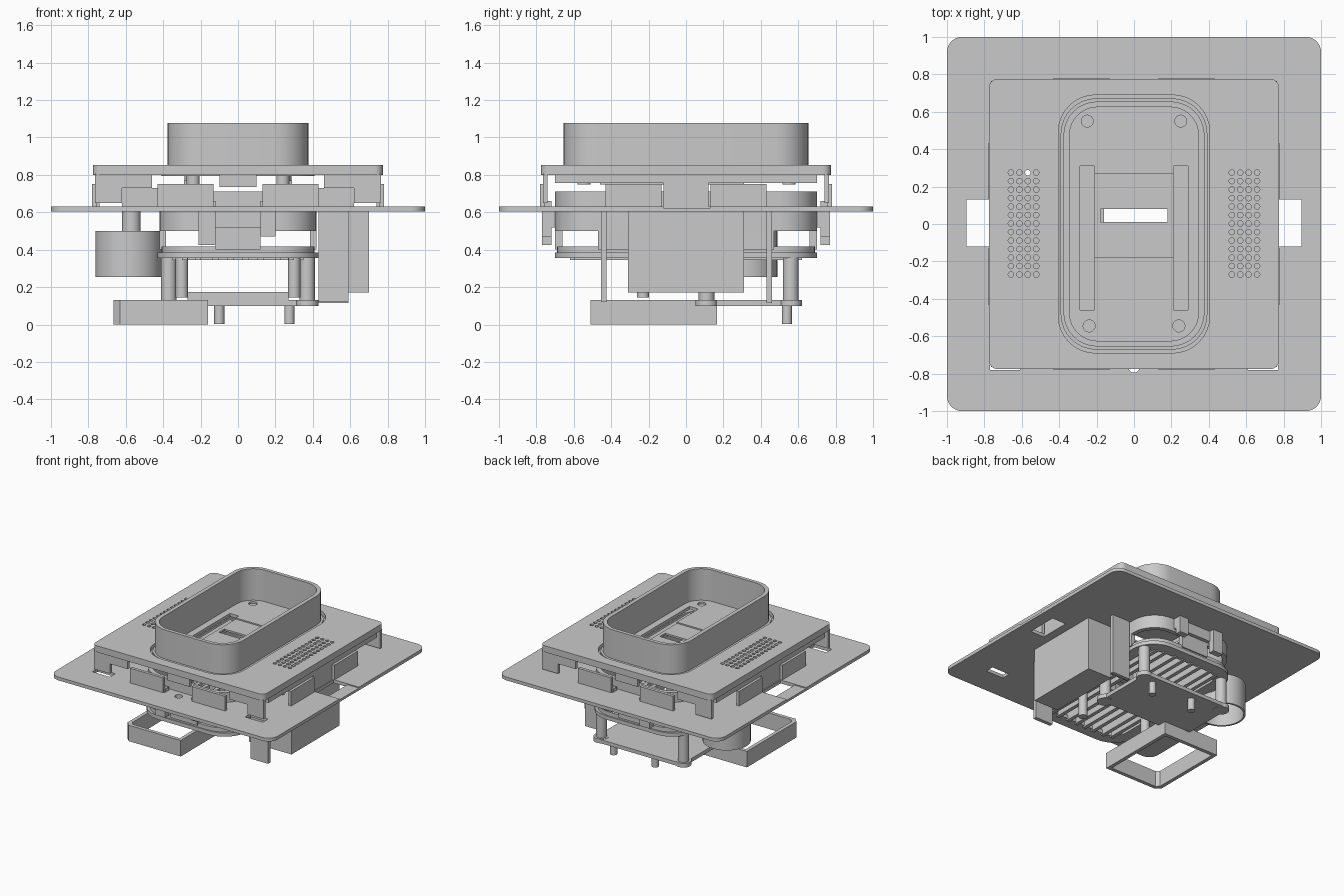
import bpy, bmesh
from math import pi, sin, cos

if "Cube" in bpy.data.objects:
    bpy.data.objects.remove(bpy.data.objects["Cube"])

GREY = (0.59, 0.59, 0.59, 1)
mat = bpy.data.materials.new("plain grey")
mat.use_nodes = True
mat.diffuse_color = GREY
mat.node_tree.nodes["Principled BSDF"].inputs["Base Color"].default_value = GREY


def finish(name, bm):
    bmesh.ops.recalc_face_normals(bm, faces=bm.faces)
    me = bpy.data.meshes.new(name)
    bm.to_mesh(me)
    bm.free()
    me.materials.append(mat)
    ob = bpy.data.objects.new(name, me)
    bpy.context.collection.objects.link(ob)
    return ob


def outline(hx, hy, r, cx=0, cy=0, n=8):
    """Rounded rectangle outline, counter-clockwise."""
    pts = []
    for q, (sx, sy) in enumerate([(1, 1), (-1, 1), (-1, -1), (1, -1)]):
        for i in range(n + 1):
            a = (q + i / n) * pi / 2
            pts.append((cx + sx * (hx - r) + r * cos(a), cy + sy * (hy - r) + r * sin(a)))
    return pts


def add_prism(bm, pts, z0, z1):
    low = [bm.verts.new((x, y, z0)) for x, y in pts]
    top = [bm.verts.new((x, y, z1)) for x, y in pts]
    bm.faces.new(low[::-1])
    bm.faces.new(top)
    for i in range(len(pts)):
        j = (i + 1) % len(pts)
        bm.faces.new((low[i], low[j], top[j], top[i]))


def prism(name, pts, z0, z1):
    bm = bmesh.new()
    add_prism(bm, pts, z0, z1)
    return finish(name, bm)


def rect(x0, x1, y0, y1):
    return [(x0, y0), (x1, y0), (x1, y1), (x0, y1)]


def chamfered(x0, x1, y0, y1, c):
    """Rectangle with its low corner cut off."""
    return [(x0 + c, y0), (x1, y0), (x1, y1), (x0, y1), (x0, y0 + c)]


def box(name, x0, x1, y0, y1, z0, z1):
    return prism(name, rect(x0, x1, y0, y1), z0, z1)


def circle(x, y, r, n=24):
    return [(x + r * cos(2 * pi * i / n), y + r * sin(2 * pi * i / n)) for i in range(n)]


def rod(name, x, y, r, z0, z1, n=24):
    return prism(name, circle(x, y, r, n), z0, z1)


def ring(name, outer, inner, z0, z1):
    """Closed wall between two outlines with equal point counts."""
    bm = bmesh.new()
    loops = [[bm.verts.new((x, y, z)) for x, y in pts]
             for pts, z in ((outer, z0), (outer, z1), (inner, z1), (inner, z0))]
    n = len(outer)
    for k in range(4):
        a, b = loops[k], loops[(k + 1) % 4]
        for i in range(n):
            j = (i + 1) % n
            bm.faces.new((a[i], a[j], b[j], b[i]))
    return finish(name, bm)


def cut(ob, shapes, z0, z1):
    """Punch a list of outlines out of a part."""
    bm = bmesh.new()
    for pts in shapes:
        add_prism(bm, pts, z0, z1)
    cutter = finish("cutter", bm)
    cutter.hide_render = True
    mod = ob.modifiers.new("cut", 'BOOLEAN')
    mod.operation, mod.solver, mod.object = 'DIFFERENCE', 'EXACT', cutter
    bpy.context.view_layer.objects.active = ob
    bpy.ops.object.modifier_apply(modifier=mod.name)
    bpy.data.objects.remove(cutter)


SIDES = (-1, 1)
NECK = (-0.57, 0.275)

# Wide base plate with the central opening, side windows and front slots
base = prism("base_plate", outline(1, 1, 0.08), 0.605, 0.632)
holes = [outline(0.42, 0.70, 0.2), circle(0, -0.765, 0.03), circle(*NECK, 0.032)]
for s in SIDES:
    holes.append(rect(*sorted((s * 0.77, s * 0.895)), -0.12, 0.13))
    holes.append(rect(*sorted((s * 0.61, s * 0.77)), -0.78, -0.71))
cut(base, holes, 0.5, 0.7)
# Shallow channels from the side windows to the plate edge
cut(base, [rect(*sorted((s * 0.88, s * 1.02)), -0.12, 0.13) for s in SIDES], 0.624, 0.7)

# Cover plate with two perforated grilles
cover = prism("cover_plate", outline(0.775, 0.775, 0.045), 0.80, 0.852)
holes = [outline(0.405, 0.69, 0.2)]
for s in SIDES:
    holes += [circle(s * (0.523 + 0.045 * i), -0.27 + 0.0454 * j, 0.015, 12)
              for i in range(4) for j in range(13)]
cut(cover, holes, 0.7, 0.95)

# Raised collar with a base lip, and the floor inside with a shallow recess
ring("collar", outline(0.377, 0.655, 0.18), outline(0.345, 0.625, 0.15), 0.815, 1.077)
ring("collar_lip", outline(0.392, 0.672, 0.19), outline(0.37, 0.65, 0.175), 0.815, 0.84)
floor = prism("collar_floor", outline(0.41, 0.695, 0.2), 0.795, 0.82)
holes = [rect(-0.18, 0.18, 0.01, 0.08)]
for s in SIDES:
    holes.append(rect(*sorted((s * 0.21, s * 0.29)), -0.46, 0.31))
    holes += [circle(s * 0.25, 0.55, 0.032), circle(s * 0.24, -0.545, 0.032)]
cut(floor, holes, 0.7, 0.9)
cut(floor, [rect(-0.22, 0.22, -0.18, 0.27)], 0.81, 0.9)
for s in SIDES:
    box("rail", *sorted((s * 0.21, s * 0.29)), -0.46, 0.31, 0.75, 0.77)
    for y, x in ((0.55, 0.25), (-0.545, 0.24)):
        rod("screw_boss", s * x, y, 0.035, 0.75, 0.806)

# Cup wall below the cover
ring("cup_wall", outline(0.42, 0.70, 0.2), outline(0.385, 0.665, 0.17), 0.50, 0.712)

# Lower flange in two steps, with webs up to the cup and lengthwise ribs
ring("lower_flange", outline(0.43, 0.70, 0.2), outline(0.33, 0.60, 0.12), 0.355, 0.385)
ring("flange_lip", outline(0.41, 0.69, 0.2), outline(0.36, 0.64, 0.15), 0.385, 0.418)
for s in SIDES:
    box("side_web", *sorted((s * 0.385, s * 0.42)), -0.47, 0.47, 0.40, 0.51)
    box("end_web", -0.12, 0.12, *sorted((s * 0.66, s * 0.70)), 0.40, 0.51)
    box("long_rib", *sorted((s * 0.20, s * 0.23)), -0.62, 0.62, 0.345, 0.41)
    box("outer_rib", *sorted((s * 0.27, s * 0.30)), -0.60, 0.60, 0.345, 0.41)
    for x in (-0.12, -0.04, 0.04, 0.12):
        box("short_rib", x - 0.015, x + 0.015, *sorted((0.045 + s * 0.09, s * 0.62)), 0.345, 0.41)
for y in (-0.08, 0.12):
    box("cross_rib", -0.35, 0.35, y, y + 0.03, 0.345, 0.41)

# Upright tabs on the base plate, on all four edges
for s in SIDES:
    edge = sorted((s * 0.755, s * 0.78))
    inner = sorted((s * 0.74, s * 0.765))
    for t in SIDES:
        span = sorted((t * 0.13, t * 0.43))
        box("edge_tab", *span, *edge, 0.63, 0.752)
        box("edge_tab", *edge, *span, 0.63, 0.752)
        # Corner skirts hanging from the cover
        box("corner_skirt", *sorted((t * 0.46, t * 0.765)), *inner, 0.73, 0.805)
        box("corner_foot", *sorted((t * 0.62, t * 0.765)), *inner, 0.65, 0.735)
    box("end_tab", -0.10, 0.10, *inner, 0.735, 0.805)
    box("side_tab", *inner, -0.12, 0.12, 0.62, 0.805)
    box("side_skirt", *inner, -0.70, 0.70, 0.757, 0.805)
    box("inner_wall", *sorted((s * 0.42, s * 0.62)), -0.31, -0.285, 0.63, 0.73)

# Latches reaching down through the base plate
for s in SIDES:
    edge = sorted((s * 0.72, s * 0.77))
    box("latch", -0.21, -0.12, *edge, 0.425, 0.66)
    box("short_latch", 0.12, 0.20, *edge, 0.47, 0.66)
    box("latch_bridge", -0.21, 0.20, *sorted((s * 0.69, s * 0.73)), 0.52, 0.61)

# Side housing and its two clip arms
box("side_housing", 0.48, 0.70, -0.31, 0.31, 0.17, 0.61)
box("front_clip_arm", 0.43, 0.59, -0.455, -0.425, 0.12, 0.61)
box("back_clip_arm", 0.43, 0.59, 0.43, 0.46, 0.115, 0.61)

# Hanging drum, open below, with its hollow neck
drum = rod("drum", -0.585, 0.31, 0.178, 0.255, 0.50, 48)
cut(drum, [circle(-0.585, 0.31, 0.163, 48)], 0.2, 0.485)
cut(drum, [circle(*NECK, 0.032)], 0.4, 0.6)
ring("drum_neck", circle(*NECK, 0.05), circle(*NECK, 0.032), 0.49, 0.62)

# Lower board on standoffs, with pins beneath
prism("lower_board", outline(0.40, 0.26, 0.04, 0, 0.355), 0.10, 0.13)
box("board_connector", -0.27, 0.27, 0.10, 0.14, 0.13, 0.175)
for s in SIDES:
    for y in (0.11, 0.56):
        rod("board_ear", s * 0.37, y, 0.06, 0.098, 0.132)
        rod("standoff", s * 0.37, y, 0.042, 0.13, 0.36)
    rod("short_standoff", s * 0.30, -0.23, 0.033, 0.145, 0.36)
for x in (-0.10, 0.275):
    rod("pin", x, 0.54, 0.027, 0.003, 0.105)

# Open frame at the bottom with one chamfered corner
ring("bottom_frame", chamfered(-0.665, -0.16, -0.51, 0.165, 0.035),
     chamfered(-0.635, -0.19, -0.48, 0.135, 0.025), 0.0, 0.13)

# Smooth the curved walls, keep the corners sharp
bpy.ops.object.select_all(action='DESELECT')
for ob in bpy.context.scene.objects:
    if ob.type == 'MESH' and mat.name in ob.data.materials:
        ob.select_set(True)
        bpy.context.view_layer.objects.active = ob
bpy.ops.object.shade_smooth_by_angle(angle=pi / 6)
